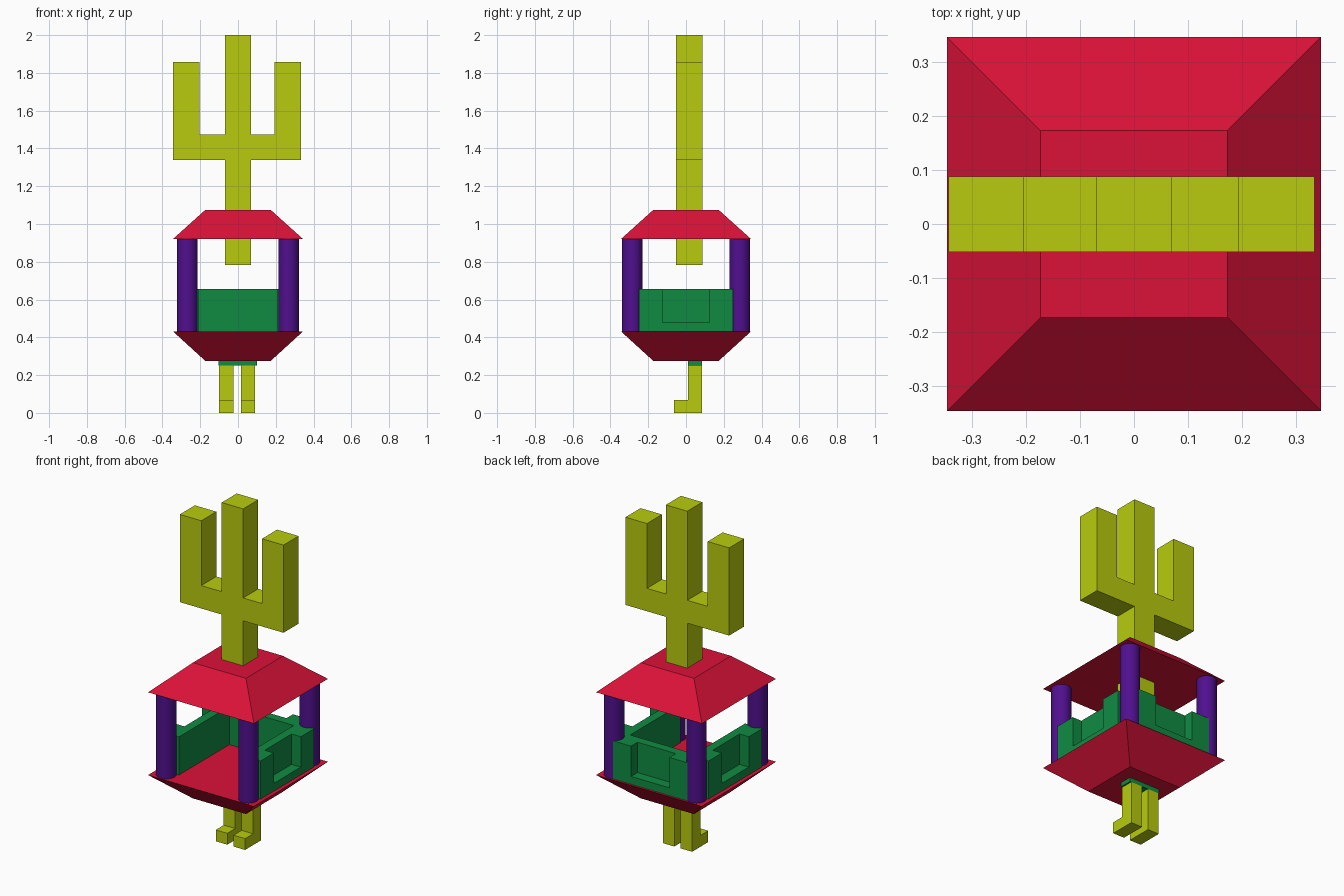
import bpy, bmesh, math
from mathutils import Matrix, Vector

if "Cube" in bpy.data.objects:
    bpy.data.objects.remove(bpy.data.objects["Cube"])


def mat(name, rgb):
    m = bpy.data.materials.new(name)
    m.diffuse_color = (*rgb, 1)
    m.use_nodes = True
    m.node_tree.nodes["Principled BSDF"].inputs["Base Color"].default_value = m.diffuse_color
    return m


YELLOW = mat("cactus_yellow", (0.48, 0.60, 0.004))
RED = mat("crimson", (0.71, 0.006, 0.04))
PURPLE = mat("purple", (0.08, 0.005, 0.27))
GREEN = mat("green", (0.005, 0.26, 0.055))


def finish(bm, name, material):
    bmesh.ops.recalc_face_normals(bm, faces=bm.faces)
    me = bpy.data.meshes.new(name)
    bm.to_mesh(me)
    bm.free()
    me.materials.append(material)
    ob = bpy.data.objects.new(name, me)
    bpy.context.collection.objects.link(ob)
    return ob


def box(name, lo, hi, material):
    lo, hi = Vector(lo), Vector(hi)
    bm = bmesh.new()
    bmesh.ops.create_cube(bm, size=1, matrix=Matrix.Translation((lo + hi) / 2)
                          @ Matrix.Diagonal((*(hi - lo), 1)))
    return finish(bm, name, material)


def extrude(name, profile, axis, a, b, material):
    """Extrude a 2D outline along 'x' (outline is y,z) or 'y' (outline is x,z)."""
    def point(p, d):
        return (d, p[0], p[1]) if axis == 'x' else (p[0], d, p[1])
    bm = bmesh.new()
    face = bm.faces.new([bm.verts.new(point(p, a)) for p in profile])
    geo = bmesh.ops.extrude_face_region(bm, geom=[face])["geom"]
    shift = Vector(point((0, 0), b - a))
    bmesh.ops.translate(bm, vec=shift,
                        verts=[g for g in geo if isinstance(g, bmesh.types.BMVert)])
    return finish(bm, name, material)


def frustum(name, z0, half0, z1, half1, material):
    bm = bmesh.new()
    bmesh.ops.create_cone(bm, cap_ends=True, segments=4, radius1=half0 * math.sqrt(2),
                          radius2=half1 * math.sqrt(2), depth=z1 - z0,
                          matrix=Matrix.Translation((0, 0, (z0 + z1) / 2))
                          @ Matrix.Rotation(math.pi / 4, 4, 'Z'))
    return finish(bm, name, material)


# Roof and basin
frustum("roof", 0.92, 0.345, 1.075, 0.173, RED)
frustum("basin", 0.275, 0.173, 0.432, 0.345, RED)

# Corner pillars
for sx, side in ((-1, "left"), (1, "right")):
    for sy, end in ((-1, "front"), (1, "back")):
        bm = bmesh.new()
        bmesh.ops.create_cone(bm, cap_ends=True, segments=32, radius1=0.054,
                              radius2=0.054, depth=0.49,
                              matrix=Matrix.Translation((sx * 0.268, sy * 0.285, 0.675)))
        pillar = finish(bm, f"{end}_{side}_pillar", PURPLE)
        bpy.context.view_layer.objects.active = pillar
        pillar.select_set(True)
        bpy.ops.object.shade_smooth_by_angle(angle=math.radians(40))
        pillar.select_set(False)

# Low walls with a notch in the outer face; the front stays open
for name, angle, inner, outer in (("right_wall", 0, 0.21, 0.322),
                                  ("back_wall", 90, 0.22, 0.333),
                                  ("left_wall", 180, 0.21, 0.322)):
    wall = box(name, (inner, -0.25, 0.43), (outer, 0.25, 0.657), GREEN)
    cutter = box("notch_cutter", (outer - 0.06, -0.125, 0.478), (outer + 0.1, 0.125, 0.8), GREEN)
    cutter.hide_render = True
    mod = wall.modifiers.new("notch", 'BOOLEAN')
    mod.operation, mod.solver, mod.object = 'DIFFERENCE', 'EXACT', cutter
    bpy.context.view_layer.objects.active = wall
    bpy.ops.object.modifier_apply(modifier=mod.name)
    bpy.data.objects.remove(cutter)
    wall.data.transform(Matrix.Rotation(math.radians(angle), 4, 'Z'))

# Three-pronged cactus through the roof
extrude("cactus", [(-0.07, 0.783), (0.07, 0.783), (0.07, 1.34), (0.333, 1.34),
                   (0.333, 1.857), (0.193, 1.857), (0.193, 1.475), (0.07, 1.475),
                   (0.07, 2.0), (-0.07, 2.0), (-0.07, 1.475), (-0.203, 1.475),
                   (-0.203, 1.857), (-0.343, 1.857), (-0.343, 1.34), (-0.07, 1.34)],
        'y', -0.052, 0.088, YELLOW)

# Hips and L-shaped legs
box("hips", (-0.103, 0.01, 0.25), (0.1, 0.086, 0.3), GREEN)
leg = [(-0.064, 0), (0.086, 0), (0.086, 0.252), (0.01, 0.252), (0.01, 0.067), (-0.064, 0.067)]
for name, x in (("left_leg", -0.1), ("right_leg", 0.016)):
    extrude(name, leg, 'x', x, x + 0.075, YELLOW)
